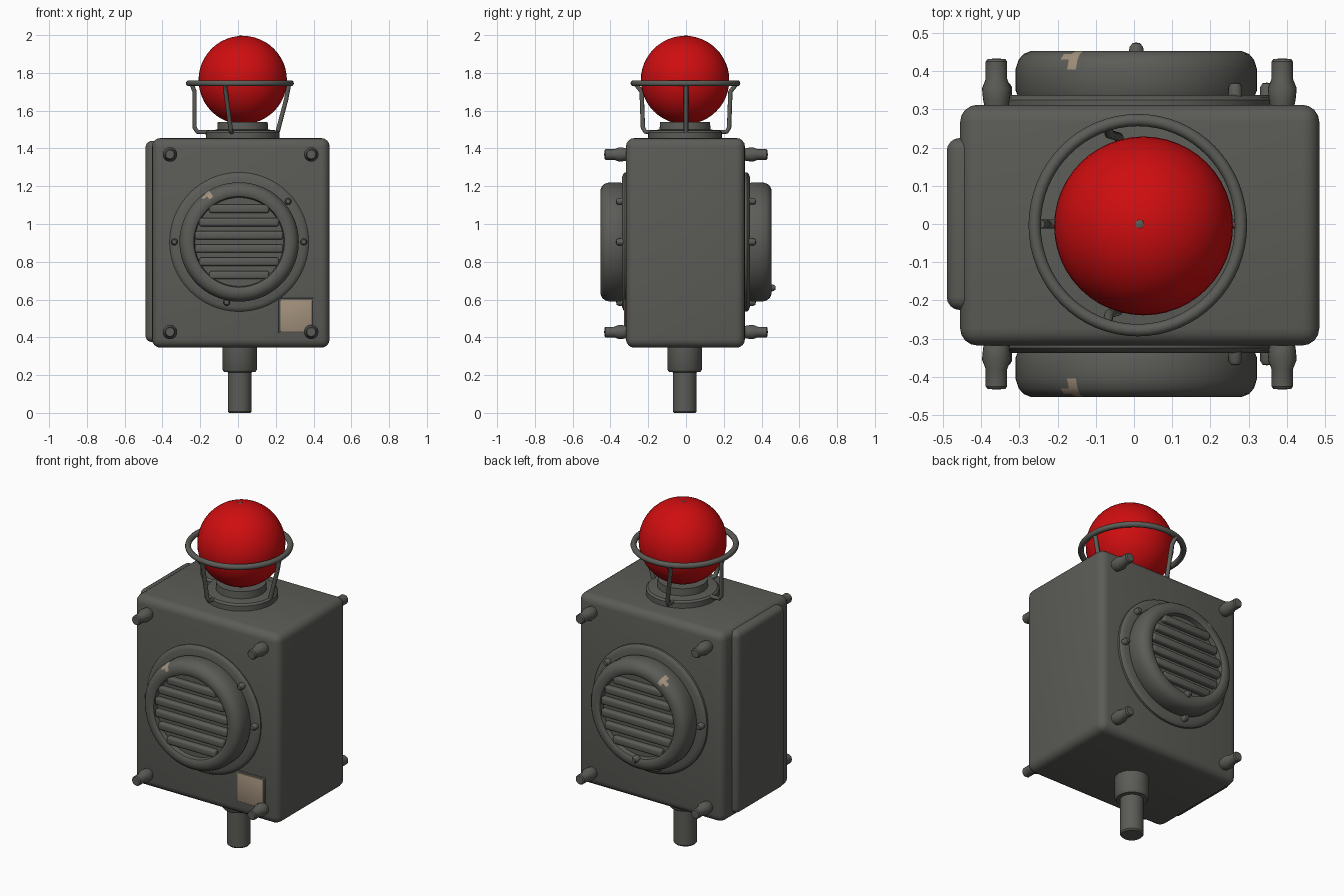
import bpy, bmesh, math
from mathutils import Vector, Matrix

cube = bpy.data.objects.get("Cube")
if cube:
    bpy.data.objects.remove(cube, do_unlink=True)


def material(name, rgb):
    m = bpy.data.materials.new(name)
    m.use_nodes = True
    m.diffuse_color = (*rgb, 1)
    m.node_tree.nodes["Principled BSDF"].inputs["Base Color"].default_value = (*rgb, 1)
    return m


GREY = material("grey_metal", (0.105, 0.105, 0.095))
RED = material("red_glass", (0.62, 0.004, 0.005))
BEIGE = material("beige_paint", (0.36, 0.28, 0.2))


def finish(name, bm, mat, angle=35):
    bmesh.ops.recalc_face_normals(bm, faces=bm.faces)
    me = bpy.data.meshes.new(name)
    bm.to_mesh(me)
    bm.free()
    me.materials.append(mat)
    ob = bpy.data.objects.new(name, me)
    bpy.context.collection.objects.link(ob)
    bpy.ops.object.select_all(action="DESELECT")
    ob.select_set(True)
    bpy.context.view_layer.objects.active = ob
    bpy.ops.object.shade_smooth_by_angle(angle=math.radians(angle))
    return ob


def box(name, lo, hi, mat, bevel, segments=4):
    lo, hi = Vector(lo), Vector(hi)
    bm = bmesh.new()
    bmesh.ops.create_cube(bm, size=1)
    bmesh.ops.scale(bm, vec=hi - lo, verts=bm.verts)
    bmesh.ops.translate(bm, vec=(lo + hi) / 2, verts=bm.verts)
    bmesh.ops.bevel(bm, geom=bm.edges[:], offset=bevel, segments=segments,
                    profile=0.5, affect="EDGES")
    return finish(name, bm, mat)


def lathe(name, profile, mat, place, steps=32):
    """Spin (radius, height) points around local z, then place the result."""
    bm = bmesh.new()
    verts = [bm.verts.new((r, 0, h)) for r, h in profile]
    edges = [bm.edges.new(pair) for pair in zip(verts, verts[1:])]
    bmesh.ops.spin(bm, geom=verts + edges, cent=(0, 0, 0), axis=(0, 0, 1),
                   angle=math.tau, steps=steps)
    bmesh.ops.remove_doubles(bm, verts=bm.verts, dist=1e-4)
    bm.transform(place)
    return finish(name, bm, mat)


def tube(name, points, radius, mat, cyclic=False):
    cu = bpy.data.curves.new(name, "CURVE")
    cu.dimensions = "3D"
    cu.bevel_depth, cu.bevel_resolution = radius, 3
    cu.use_fill_caps = True
    sp = cu.splines.new("POLY")
    sp.points.add(len(points) - 1)
    for p, co in zip(sp.points, points):
        p.co = (*co, 1)
    sp.use_cyclic_u = cyclic
    cu.materials.append(mat)
    ob = bpy.data.objects.new(name, cu)
    bpy.context.collection.objects.link(ob)
    return ob


def facing(side, x, z):
    """Local z points out of the front (-1) or back (+1) face."""
    return Matrix.Translation((x, 0, z)) @ Matrix.Rotation(-side * math.pi / 2, 4, "X")


# Housing with a raised panel on its right side
box("housing", (-0.455, -0.318, 0.345), (0.485, 0.312, 1.455), GREY, 0.045)
box("side_panel", (-0.49, -0.225, 0.375), (-0.40, 0.225, 1.44), GREY, 0.034)

# Mounting stem
lathe("stem", [(0, 0), (0.056, 0), (0.063, 0.008), (0.063, 0.215), (0.083, 0.217),
               (0.092, 0.23), (0.092, 0.36), (0, 0.36)], GREY,
      Matrix.Translation((0.009, -0.007, 0)))

# Lamp socket, globe and tip
lamp = Matrix.Translation((0.025, -0.005, 0))
lathe("lamp_socket", [(0.195, 1.44), (0.195, 1.485), (0.185, 1.495), (0.135, 1.5),
                      (0.132, 1.54), (0, 1.54)], GREY, lamp, 48)
bm = bmesh.new()
bmesh.ops.create_uvsphere(bm, u_segments=48, v_segments=24, radius=0.234)
bmesh.ops.translate(bm, vec=(0.025, -0.005, 1.762), verts=bm.verts)
finish("lamp_globe", bm, RED, 60)
lathe("globe_tip", [(0.014, 1.98), (0.011, 1.996), (0, 2.0)], GREY,
      Matrix.Translation((0.015, 0, 0)), 12)

# Guard ring and its four legs
ring = [(0.01 + 0.27 * math.cos(a), -0.003 + 0.275 * math.sin(a), 1.745)
        for a in (math.tau * i / 64 for i in range(64))]
tube("guard_ring", ring, 0.016, GREY, True)
tube("guard_leg_right", [(-0.245, 0, 1.74), (-0.23, 0, 1.7), (-0.23, 0, 1.51),
                         (-0.215, 0, 1.488), (-0.15, 0, 1.485)], 0.012, GREY)
tube("guard_leg_left", [(0.27, 0, 1.74), (0.255, 0, 1.66), (0.205, 0, 1.47)], 0.012, GREY)
for side, word in ((-1, "front"), (1, "back")):
    tube("guard_leg_" + word,
         [(-0.07, side * 0.265, 1.74), (-0.065, side * 0.235, 1.7), (-0.04, side * 0.228, 1.51),
          (-0.037, side * 0.215, 1.488), (-0.03, side * 0.15, 1.485)], 0.012, GREY)

# Sounder, grille, bolts and corner pegs on both faces
CX, CZ = 0.006, 0.905
for side, word in ((-1, "front"), (1, "back")):
    place = facing(side, CX, CZ)
    lathe(word + "_flange", [(0.368, 0.29), (0.368, 0.324), (0.36, 0.332), (0.345, 0.338),
                             (0.3, 0.338)], GREY, place, 72)
    horn = lathe(word + "_sounder",
                 [(0.308, 0.33), (0.316, 0.35), (0.316, 0.405), (0.308, 0.43), (0.295, 0.445),
                  (0.275, 0.453), (0.252, 0.453), (0.24, 0.446), (0.235, 0.42), (0, 0.42)],
                 GREY, place, 72)
    # Worn paint spot on the rim
    horn.data.materials.append(BEIGE)
    spot = Vector((-0.163, side * 0.435, 1.158))
    for f in horn.data.polygons:
        if (f.center - spot).length < 0.026:
            f.material_index = 1

    # Horizontal slats cut to the round opening
    for i in range(6):
        dz = (i - 2.5) * 0.07
        half = math.sqrt(0.236 ** 2 - dz ** 2)
        y0, y1 = sorted((side * 0.41, side * 0.449))
        box(f"{word}_slat_{i + 1}", (CX - half, y0, CZ + dz - 0.022),
            (CX + half, y1, CZ + dz + 0.022), GREY, 0.012, 3)

    bolt = [(0.018, 0.32), (0.018, 0.358), (0.012, 0.368), (0, 0.37)]
    for i, (x, z) in enumerate(((-0.337, 0.905), (0.348, 0.905), (0.265, 1.12), (-0.06, 0.585))):
        lathe(f"{word}_bolt_{i + 1}", bolt, GREY, facing(side, x, z), 12)

    peg = [(0.03, 0.3), (0.035, 0.325), (0.038, 0.355), (0.028, 0.38), (0.028, 0.425),
           (0.023, 0.432), (0, 0.433)]
    for x, hand in ((-0.36, "right"), (0.388, "left")):
        for z, level in ((0.428, "lower"), (1.368, "upper")):
            lathe(f"{word}_{level}_{hand}_peg", peg, GREY, facing(side, x, z), 20)

# Small drain nub on the back sounder
lathe("drain_nub", [(0.02, 0.44), (0.018, 0.463), (0.01, 0.473), (0, 0.475)], GREY,
      facing(1, CX, 0.662), 14)

# Label plate on a thin backing
box("label_backing", (0.215, -0.322, 0.422), (0.402, -0.314, 0.607), GREY, 0.003, 2)
box("label_plate", (0.225, -0.329, 0.43), (0.394, -0.32, 0.598), BEIGE, 0.004, 2)
